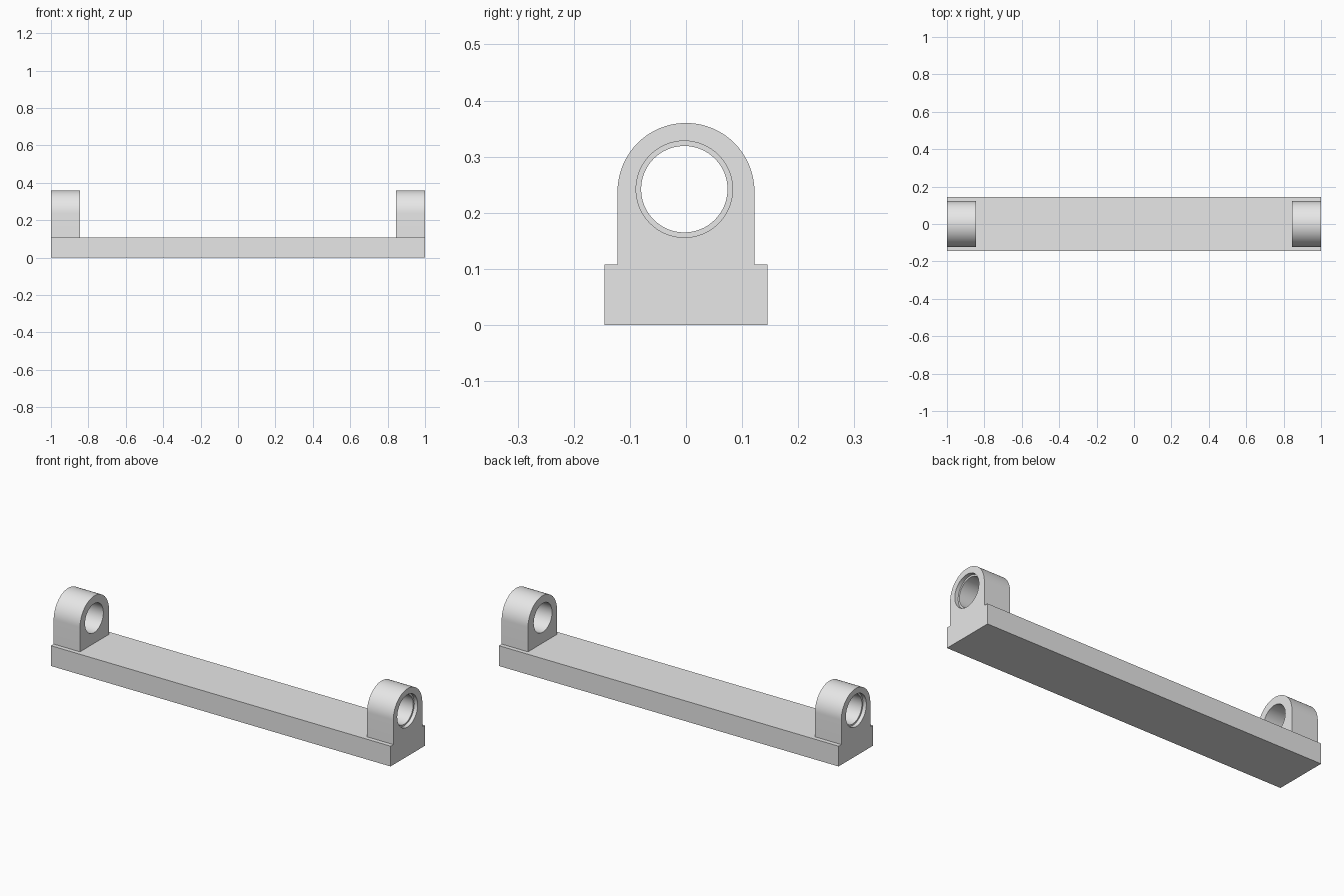
import bpy, bmesh, math
from mathutils import Matrix

cube = bpy.data.objects.get("Cube")
if cube:
    bpy.data.objects.remove(cube, do_unlink=True)

BASE_TOP = 0.108
BASE_HALF_WIDTH = 0.145
LUG_INNER, LUG_OUTER = 0.845, 1.0
LUG_RADIUS, LUG_CENTRE = 0.122, 0.238
BORE_Y, BORE_Z = -0.003, 0.242

grey = bpy.data.materials.new("plain grey")
grey.use_nodes = True
grey.diffuse_color = (0.8, 0.8, 0.8, 1)
grey.node_tree.nodes["Principled BSDF"].inputs["Base Color"].default_value = (0.8, 0.8, 0.8, 1)


def finish(name, bm):
    bmesh.ops.recalc_face_normals(bm, faces=bm.faces)
    mesh = bpy.data.meshes.new(name)
    bm.to_mesh(mesh)
    bm.free()
    mesh.materials.append(grey)
    obj = bpy.data.objects.new(name, mesh)
    bpy.context.collection.objects.link(obj)
    return obj


def extrude_x(name, outline, x0, x1):
    """Prism of a (y, z) outline between two x positions."""
    bm = bmesh.new()
    face = bm.faces.new([bm.verts.new((x0, y, z)) for y, z in outline])
    grown = bmesh.ops.extrude_face_region(bm, geom=[face])["geom"]
    moved = [v for v in grown if isinstance(v, bmesh.types.BMVert)]
    bmesh.ops.translate(bm, verts=moved, vec=(x1 - x0, 0, 0))
    return finish(name, bm)


def arc(y, z, radius, sweep, steps):
    angles = [sweep * i / steps for i in range(steps + 1)]
    return [(y + radius * math.cos(a), z + radius * math.sin(a)) for a in angles]


def bore(obj, radius, x0, x1):
    """Drill a round hole along x, then discard the cutter."""
    circle = arc(BORE_Y, BORE_Z, radius, math.tau, 64)[:-1]
    cutter = extrude_x("bore_cutter", circle, x0, x1)
    cutter.hide_render = True
    mod = obj.modifiers.new("bore", "BOOLEAN")
    mod.operation = "DIFFERENCE"
    mod.solver = "EXACT"
    mod.object = cutter
    bpy.context.view_layer.objects.active = obj
    bpy.ops.object.modifier_apply(modifier=mod.name)
    bpy.data.objects.remove(cutter, do_unlink=True)


# Long flat base bar
w = BASE_HALF_WIDTH
extrude_x("base_bar", [(-w, 0), (w, 0), (w, BASE_TOP), (-w, BASE_TOP)], -1, 1)

# Arched lugs with a through bore and a shallow counterbore on the outer face
outline = arc(0, LUG_CENTRE, LUG_RADIUS, math.pi, 40)
outline += [(-LUG_RADIUS, BASE_TOP), (LUG_RADIUS, BASE_TOP)]
for name, side in (("left_lug", 1), ("right_lug", -1)):
    lug = extrude_x(name, outline, side * LUG_INNER, side * LUG_OUTER)
    bore(lug, 0.077, side * (LUG_INNER - 0.1), side * (LUG_OUTER + 0.1))
    bore(lug, 0.086, side * (LUG_OUTER - 0.02), side * (LUG_OUTER + 0.1))
    bpy.ops.object.select_all(action="DESELECT")
    lug.select_set(True)
    bpy.context.view_layer.objects.active = lug
    bpy.ops.object.shade_smooth_by_angle(angle=math.radians(30))
